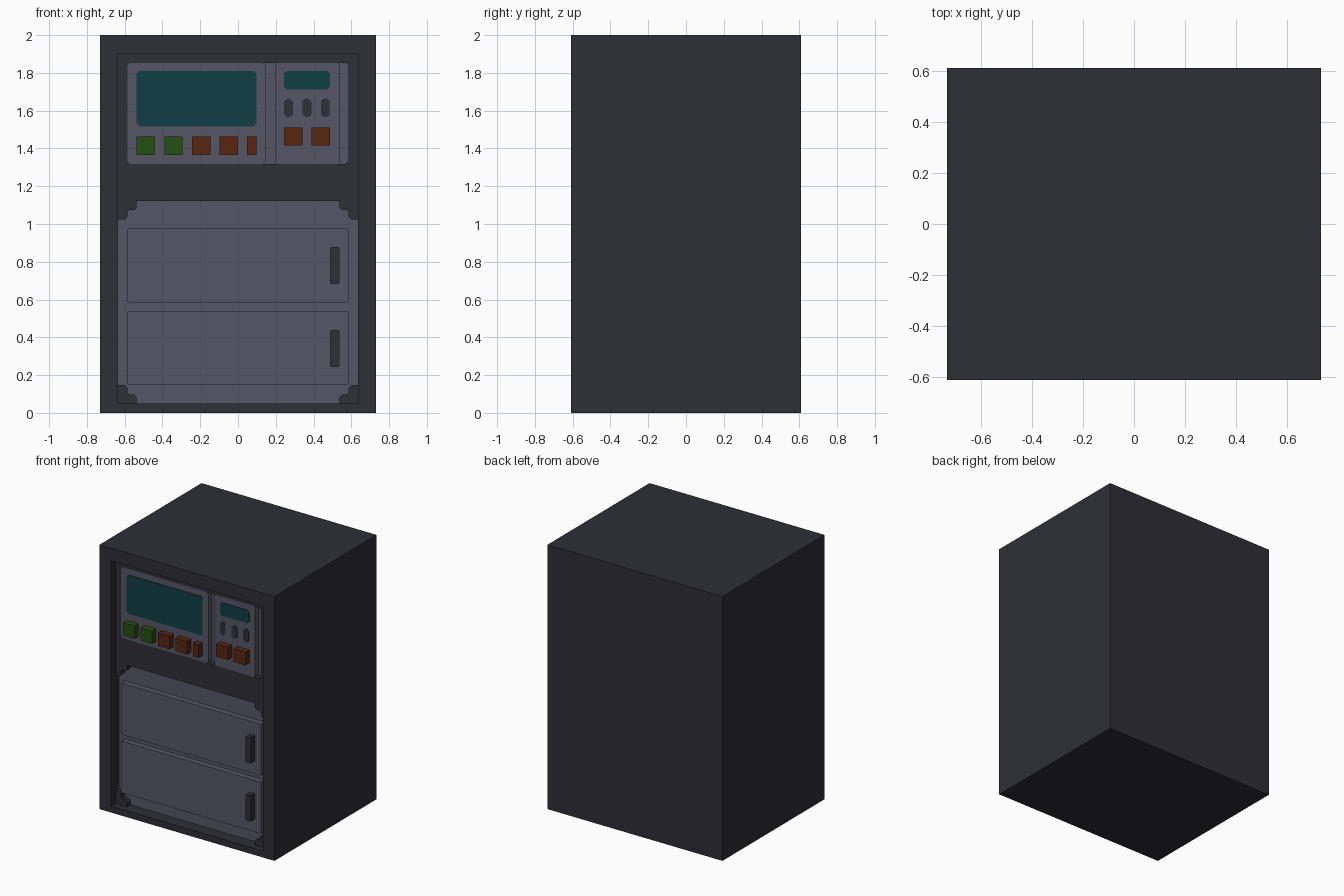
import bpy, bmesh

if "Cube" in bpy.data.objects:
    bpy.data.objects.remove(bpy.data.objects["Cube"])

U = 2 / 41  # the whole cabinet sits on a regular grid of this step


def material(name, rgb):
    lin = [((c / 255 + 0.055) / 1.055) ** 2.4 if c > 10 else c / 255 / 12.92 for c in rgb]
    m = bpy.data.materials.new(name)
    m.diffuse_color = (*lin, 1)
    m.use_nodes = True
    m.node_tree.nodes["Principled BSDF"].inputs["Base Color"].default_value = m.diffuse_color
    return m


DARK = material("dark_casing", (46, 46, 55))
PANEL = material("grey_panel", (86, 86, 102))
SCREEN = material("teal_screen", (16, 61, 67))
GREEN = material("green_button", (38, 78, 19))
ORANGE = material("orange_button", (87, 38, 15))


def prism(name, points, d0, d1, mat):
    """Extrude a front-view (x, z) profile between two depths behind the front."""
    bm = bmesh.new()
    y0, y1 = (-12.5 + d0) * U, (-12.5 + d1) * U
    face = bm.faces.new([bm.verts.new((x * U, y0, z * U)) for x, z in points])
    ext = bmesh.ops.extrude_face_region(bm, geom=[face])
    for v in ext["geom"]:
        if isinstance(v, bmesh.types.BMVert):
            v.co.y = y1
    bmesh.ops.recalc_face_normals(bm, faces=bm.faces[:])
    me = bpy.data.meshes.new(name)
    bm.to_mesh(me)
    bm.free()
    me.materials.append(mat)
    ob = bpy.data.objects.new(name, me)
    bpy.context.collection.objects.link(ob)
    return ob


def rect(x0, x1, z0, z1, c=0):
    """Rectangle profile with optional corner chamfers."""
    if not c:
        return [(x0, z0), (x1, z0), (x1, z1), (x0, z1)]
    return [(x0 + c, z0), (x1 - c, z0), (x1, z0 + c), (x1, z1 - c),
            (x1 - c, z1), (x0 + c, z1), (x0, z1 - c), (x0, z0 + c)]


# Lower bay outline: one stepped corner mirrored to all four
corner = [(13, 21), (12.3, 21), (12, 21.3), (12, 21.8),
          (11.8, 22), (11.3, 22), (11, 22.3), (11, 23)]
top = corner + [(-x, z) for x, z in reversed(corner)]
lower_outline = top + [(x, 24 - z) for x, z in reversed(top)]
upper_outline = rect(-12, 12, 27, 38, 0.3)

# Casing with front recess and two deeper bays
casing = prism("casing", rect(-15, 15, 0, 41), 0, 25, DARK)
for outline, depth in ((rect(-13, 13, 1, 39), 1), (upper_outline, 2), (lower_outline, 2)):
    cutter = prism("cutter", outline, -1, depth, DARK)
    cutter.hide_render = True
    mod = casing.modifiers.new("cut", "BOOLEAN")
    mod.operation, mod.solver, mod.object = "DIFFERENCE", "EXACT", cutter
    bpy.context.view_layer.objects.active = casing
    bpy.ops.object.modifier_apply(modifier=mod.name)
    bpy.data.objects.remove(cutter)

# Bay back plates
prism("upper_back_plate", upper_outline, 1.9, 2, PANEL)
prism("lower_back_plate", lower_outline, 1.9, 2, PANEL)

# Control panels
prism("main_control_panel", rect(-12, 3, 27, 38, 0.3), 1, 2, PANEL)
prism("side_control_panel", rect(4, 11, 27, 38, 0.15), 1, 2, PANEL)

# Screens and indicator slots
prism("main_screen", rect(-11, 2, 31.1, 37.1, 0.3), 0.9, 1, SCREEN)
prism("small_screen", rect(5, 10, 35.1, 37.1, 0.3), 0.9, 1, SCREEN)
for i in range(3):
    x = 5 + i * 2
    prism(f"indicator_slot_{i + 1}", rect(x, x + 0.95, 32.1, 34.1, 0.3), 0.9, 1, DARK)

# Buttons
buttons = [(-11, 2, 28, GREEN), (-8, 2, 28, GREEN), (-5, 2, 28, ORANGE), (-2, 2, 28, ORANGE),
           (1, 1, 28, ORANGE), (5, 2, 29, ORANGE), (8, 2, 29, ORANGE)]
for i, (x, w, z, mat) in enumerate(buttons):
    prism(f"button_{i + 1}", rect(x, x + w, z, z + 2), 0, 1, mat)

# Drawers with handles
for name, z in (("lower", 3), ("upper", 12)):
    prism(f"{name}_drawer", rect(-12, 12, z, z + 8, 0.1), 1, 2, PANEL)
    prism(f"{name}_handle", rect(10, 11, z + 2, z + 6, 0.1), 0, 1, DARK)
